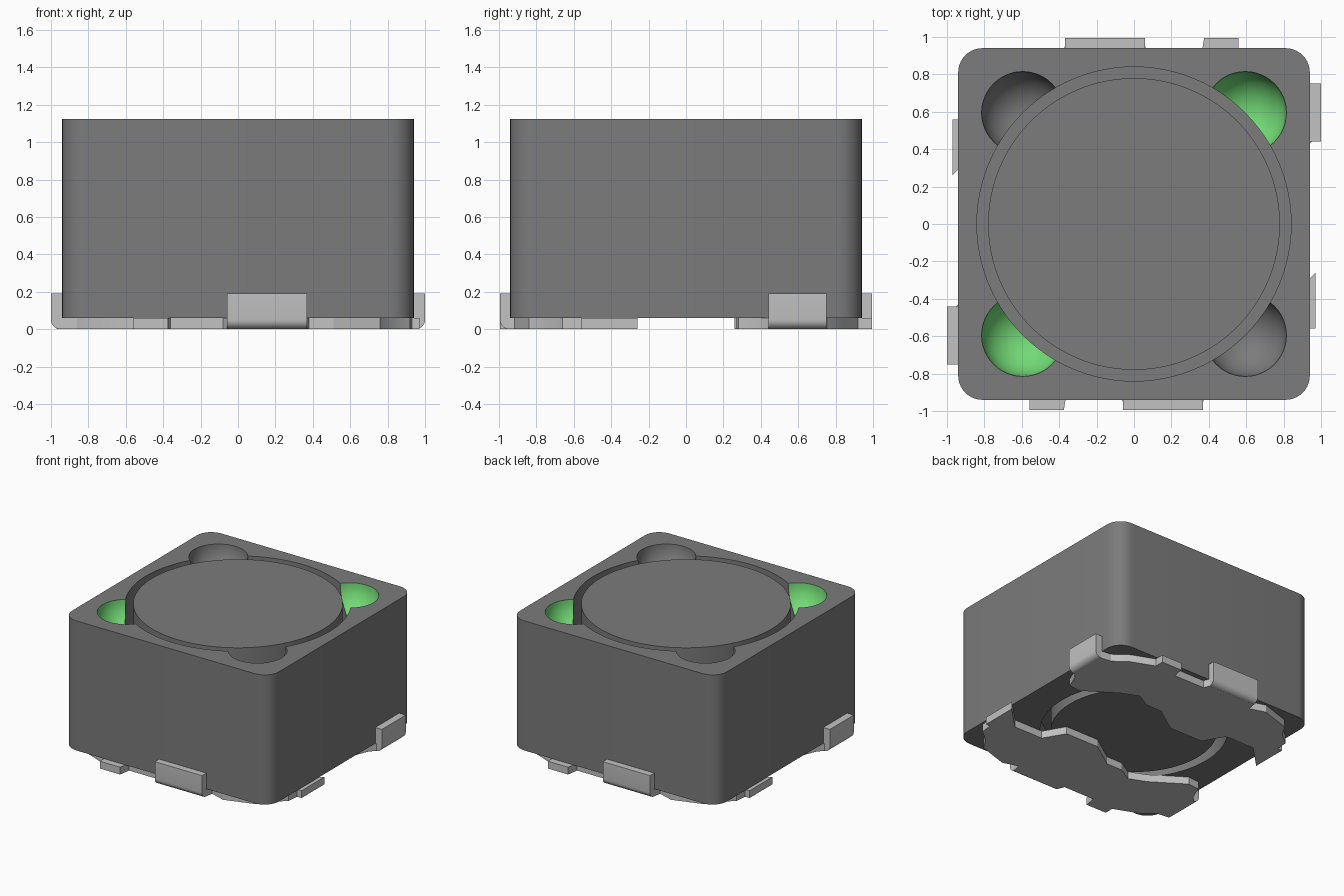
import bpy, bmesh, math
from mathutils import Vector, Matrix

cube = bpy.data.objects.get("Cube")
if cube:
    bpy.data.objects.remove(cube, do_unlink=True)

HALF, BASE, TOP = 0.94, 0.06, 1.125
PIT, PIT_R = 0.595, 0.22


def material(name, rgb):
    m = bpy.data.materials.new(name)
    m.use_nodes = True
    m.diffuse_color = (*rgb, 1)
    bsdf = next(n for n in m.node_tree.nodes if n.type == 'BSDF_PRINCIPLED')
    bsdf.inputs["Base Color"].default_value = (*rgb, 1)
    return m


ferrite = material("dark grey ferrite", (0.2, 0.2, 0.2))
tin = material("light grey tin", (0.54, 0.54, 0.54))
green = material("green mark", (0.17, 0.7, 0.18))


def finish(name, bm, *mats):
    bmesh.ops.recalc_face_normals(bm, faces=bm.faces)
    me = bpy.data.meshes.new(name)
    bm.to_mesh(me)
    bm.free()
    ob = bpy.data.objects.new(name, me)
    bpy.context.collection.objects.link(ob)
    for m in mats:
        me.materials.append(m)
    return ob


def activate(ob):
    bpy.ops.object.select_all(action='DESELECT')
    ob.select_set(True)
    bpy.context.view_layer.objects.active = ob


def smooth(ob):
    activate(ob)
    bpy.ops.object.shade_smooth_by_angle(angle=math.radians(30))


def prism(name, points, offset, mat):
    """Extrude a flat outline of 3D points along offset."""
    bm = bmesh.new()
    face = bm.faces.new([bm.verts.new(p) for p in points])
    new = bmesh.ops.extrude_face_region(bm, geom=[face])["geom"]
    verts = [v for v in new if isinstance(v, bmesh.types.BMVert)]
    bmesh.ops.translate(bm, verts=verts, vec=offset)
    return finish(name, bm, mat)


def disc(name, radius, z0, z1):
    ring = [(radius * math.cos(a), radius * math.sin(a), z0)
            for a in (math.tau * i / 96 for i in range(96))]
    return prism(name, ring, (0, 0, z1 - z0), ferrite)


def cut(ob, cutter):
    cutter.hide_render = True
    mod = ob.modifiers.new("cut", 'BOOLEAN')
    mod.operation, mod.solver, mod.object = 'DIFFERENCE', 'EXACT', cutter
    activate(ob)
    bpy.ops.object.modifier_apply(modifier=mod.name)
    bpy.data.objects.remove(cutter, do_unlink=True)


# Rounded square shield
R = 0.13
outline = []
for q in range(4):
    mid = math.pi / 4 + q * math.pi / 2
    cx = math.copysign(HALF - R, math.cos(mid))
    cy = math.copysign(HALF - R, math.sin(mid))
    for i in range(11):
        a = q * math.pi / 2 + i * math.pi / 20
        outline.append((cx + R * math.cos(a), cy + R * math.sin(a), BASE))
shield = prism("shield", outline, (0, 0, TOP - BASE), ferrite)
shield.data.materials.append(green)

# Round wells in the top and underside
cut(shield, disc("top_well", 0.84, TOP - 0.35, TOP + 0.1))
cut(shield, disc("bottom_well", 0.70, -0.1, BASE + 0.15))

# Bowl-shaped corner pits
pits = [Vector((sx * PIT, sy * PIT, TOP + 0.001)) for sx in (-1, 1) for sy in (-1, 1)]
for c in pits:
    bm = bmesh.new()
    bmesh.ops.create_uvsphere(bm, u_segments=48, v_segments=24, radius=PIT_R,
                              matrix=Matrix.Translation(c))
    cut(shield, finish("pit_cutter", bm, ferrite))

# Two diagonal pits are painted green
for f in shield.data.polygons:
    f.material_index = 0
    for c in pits:
        toward = c - f.center
        in_bowl = (abs(toward.length - PIT_R) < 0.012
                   and f.normal.dot(toward.normalized()) > 0.9)
        if in_bowl and c.x * c.y > 0:
            f.material_index = 1
smooth(shield)

# Drum core, flush with the shield at both ends
smooth(disc("core_top", 0.78, TOP - 0.36, TOP))
smooth(disc("core_base", 0.62, BASE, BASE + 0.16))

# Terminal plate outline: outer edge with low tabs, then stepped inner edge
PLATE = [(.95, .44), (.95, .75), (.86, .76), (.76, .84), (.56, .92),
         (.56, .995), (.375, .995), (.36, .90), (.08, .90), (.06, .95),
         (-.37, .95), (-.38, .88), (-.51, .92), (-.76, .84), (-.82, .74),
         (-.92, .66), (-.93, .56), (-.97, .56), (-.97, .26), (-.78, .45),
         (-.52, .45), (-.42, .28), (-.12, .28), (.10, .43), (.24, .43),
         (.36, .50), (.50, .44), (.76, .27), (.86, .28), (.91, .40)]


def tab_profile(inner, outer):
    """Upright tab section with a rounded outer bottom edge."""
    r = 0.05
    bend = [(outer - r + r * math.sin(a), r - r * math.cos(a))
            for a in (math.pi / 2 * i / 6 for i in range(7))]
    return [(inner, 0)] + bend + [(outer, 0.19), (inner, 0.19)]


for side, turn in (("back", 0), ("front", math.pi)):
    parts = [
        prism(side + "_terminal", [(x, y, 0) for x, y in PLATE], (0, 0, BASE), tin),
        prism(side + "_wide_tab", [(-.37, d, z) for d, z in tab_profile(.94, .995)],
              (.43, 0, 0), tin),
        prism(side + "_side_tab", [(d, .44, z) for d, z in tab_profile(.94, 1)],
              (0, .31, 0), tin),
    ]
    for ob in parts:
        ob.data.transform(Matrix.Rotation(turn, 4, 'Z'))
        smooth(ob)
